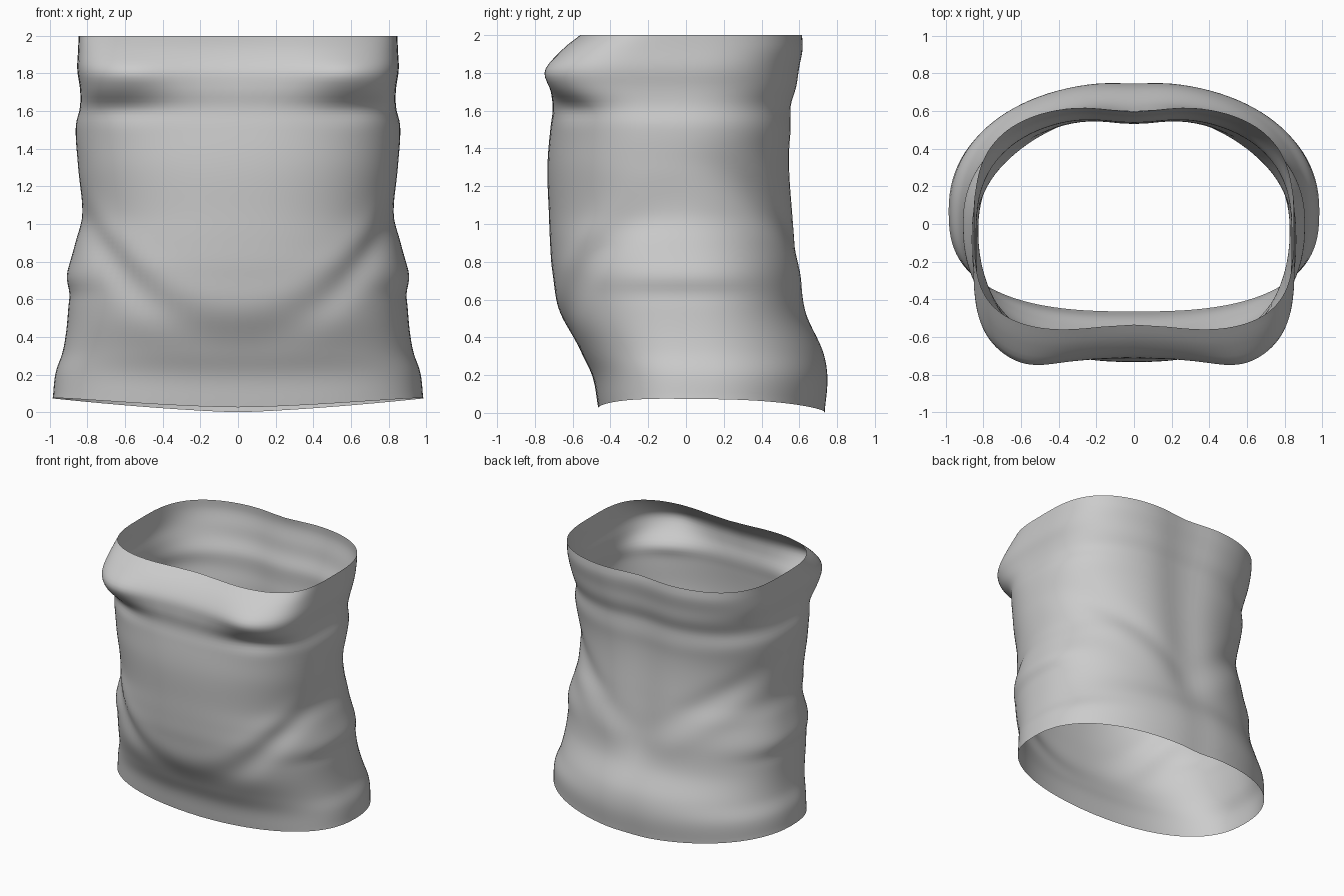
import bpy, bmesh
from math import cos, sin, pi, exp, tanh

if "Cube" in bpy.data.objects:
    bpy.data.objects.remove(bpy.data.objects["Cube"])

# Rings: height, half width, side y, front depth, back depth, front squareness, back squareness
RINGS = [
    (0.00, 0.985, 0.07, 0.465, 0.742, 2.65, 2.2),
    (0.18, 0.970, 0.07, 0.495, 0.757, 2.6, 2.2),
    (0.32, 0.930, 0.04, 0.560, 0.735, 2.5, 2.2),
    (0.52, 0.905, 0.02, 0.660, 0.650, 2.4, 2.25),
    (0.75, 0.900, 0.00, 0.708, 0.622, 2.35, 2.25),
    (0.90, 0.865, -0.02, 0.720, 0.605, 2.35, 2.2),
    (1.05, 0.828, -0.05, 0.726, 0.590, 2.35, 2.2),
    (1.30, 0.850, -0.08, 0.734, 0.570, 2.4, 2.3),
    (1.52, 0.863, -0.08, 0.716, 0.570, 2.6, 2.5),
    (1.62, 0.840, -0.07, 0.695, 0.577, 3.2, 2.6),
    (1.72, 0.840, -0.06, 0.727, 0.595, 4.2, 2.75),
    (1.82, 0.855, -0.04, 0.738, 0.612, 4.5, 2.85),
    (1.93, 0.850, -0.02, 0.665, 0.632, 4.0, 3.0),
    (2.00, 0.848, 0.00, 0.580, 0.627, 3.6, 3.0),
]
ROWS, COLS = 80, 112


def ring_at(z):
    """Smooth interpolation of the ring table with finite-difference slopes."""
    n = len(RINGS)
    i = max(k for k in range(n - 1) if RINGS[k][0] <= z or k == 0)
    a, b = RINGS[i], RINGS[i + 1]
    p, q = RINGS[max(i - 1, 0)], RINGS[min(i + 2, n - 1)]
    h = b[0] - a[0]
    t = (z - a[0]) / h
    out = []
    for k in range(1, 7):
        ma = (b[k] - p[k]) / (b[0] - p[0]) * h
        mb = (q[k] - a[k]) / (q[0] - a[0]) * h
        out.append((2*t**3 - 3*t*t + 1) * a[k] + (t**3 - 2*t*t + t) * ma
                   + (3*t*t - 2*t**3) * b[k] + (t**3 - t*t) * mb)
    return out


def bump(v, centre, width):
    return exp(-((v - centre) / width) ** 2)


def spow(v, e):
    return (1 if v >= 0 else -1) * abs(v) ** e


def surface(z, ang):
    w, cy, f, b, nf, nb = ring_at(z)
    c, s = cos(ang), sin(ang)
    n = nf if s < 0 else nb
    x = w * spow(c, 2 / n)
    depth = f + cy if s < 0 else b - cy
    y = cy + depth * spow(s, 2 / n)
    ax = abs(x)
    push = 0.0
    if s < 0:
        wt = min(1, -s * 1.6)
        # hollow between the chest lobes, lobes, and a dent under each lobe
        y += wt * 0.045 * bump(x, 0, 0.32) * (1 + tanh((z - 1.74) / 0.06)) / 2
        y -= wt * 0.035 * bump(ax, 0.58, 0.18) * bump(z, 1.80, 0.09)
        y += wt * 0.025 * bump(ax, 0.62, 0.18) * bump(z, 1.61, 0.06)
        y -= wt * 0.012 * bump(x, 0, 0.35) * bump(z, 1.62, 0.06)
        # belly overhang along a curved fold line
        line = 0.46 + 0.5 * (ax / 0.75) ** 2.0
        fold = 0.008 + 0.022 * min(1, ax / 0.6)
        push -= wt * fold * bump(z, line - 0.06, 0.12)
        push += wt * 0.008 * bump(z, line + 0.1, 0.1)
    else:
        wt = min(1, s * 1.6)
        # spine hollow and V-shaped fold above the seat
        y -= wt * 0.035 * bump(x, 0, 0.2) * (1 + tanh((z - 0.55) / 0.1)) / 2
        y -= wt * 0.012 * bump(x, 0, 0.12) * (1 - z / 2)
        line = 0.66 + 0.52 * (ax / 0.75)
        push += wt * 0.016 * bump(z, line - 0.12, 0.12) * min(1, 0.2 + ax * 1.5)
        push -= wt * 0.018 * bump(z, line + 0.06, 0.10) * min(1, 0.3 + ax * 1.5)
        # horizontal wrinkles on the upper back
        y += wt * 0.005 * (bump(z, 1.74, 0.06) - bump(z, 1.63, 0.05) + bump(z, 1.5, 0.07))
    # side wrinkles
    push += abs(c) ** 6 * 0.010 * (bump(z, 0.72, 0.06) - bump(z, 0.63, 0.05))
    # lower rim: high at the sides, low front and back
    lift = 0.008 + 0.065 * abs(c) ** 1.2 + (0.018 * abs(s) if s < 0 else -0.008 * s * s)
    x *= 1 + push
    y = cy + (y - cy) * (1 + push * 1.2)
    return (x, y, z + lift * max(0, 1 - z / 0.5) ** 2)


# Garment torso: one open shell
bm = bmesh.new()
grid = []
for r in range(ROWS + 1):
    z = 2.0 * r / ROWS
    grid.append([bm.verts.new(surface(z, 2 * pi * k / COLS)) for k in range(COLS)])
for r in range(ROWS):
    for k in range(COLS):
        m = (k + 1) % COLS
        bm.faces.new((grid[r][k], grid[r][m], grid[r + 1][m], grid[r + 1][k]))
for face in bm.faces:
    face.smooth = True
# relax the fold lines a little
inner = [v for row in grid[1:-1] for v in row]
for _ in range(2):
    bmesh.ops.smooth_vert(bm, verts=inner, factor=0.4,
                          use_axis_x=True, use_axis_y=True, use_axis_z=True)
mesh = bpy.data.meshes.new("torso_garment")
bm.to_mesh(mesh)
bm.free()
obj = bpy.data.objects.new("torso_garment", mesh)
bpy.context.collection.objects.link(obj)
